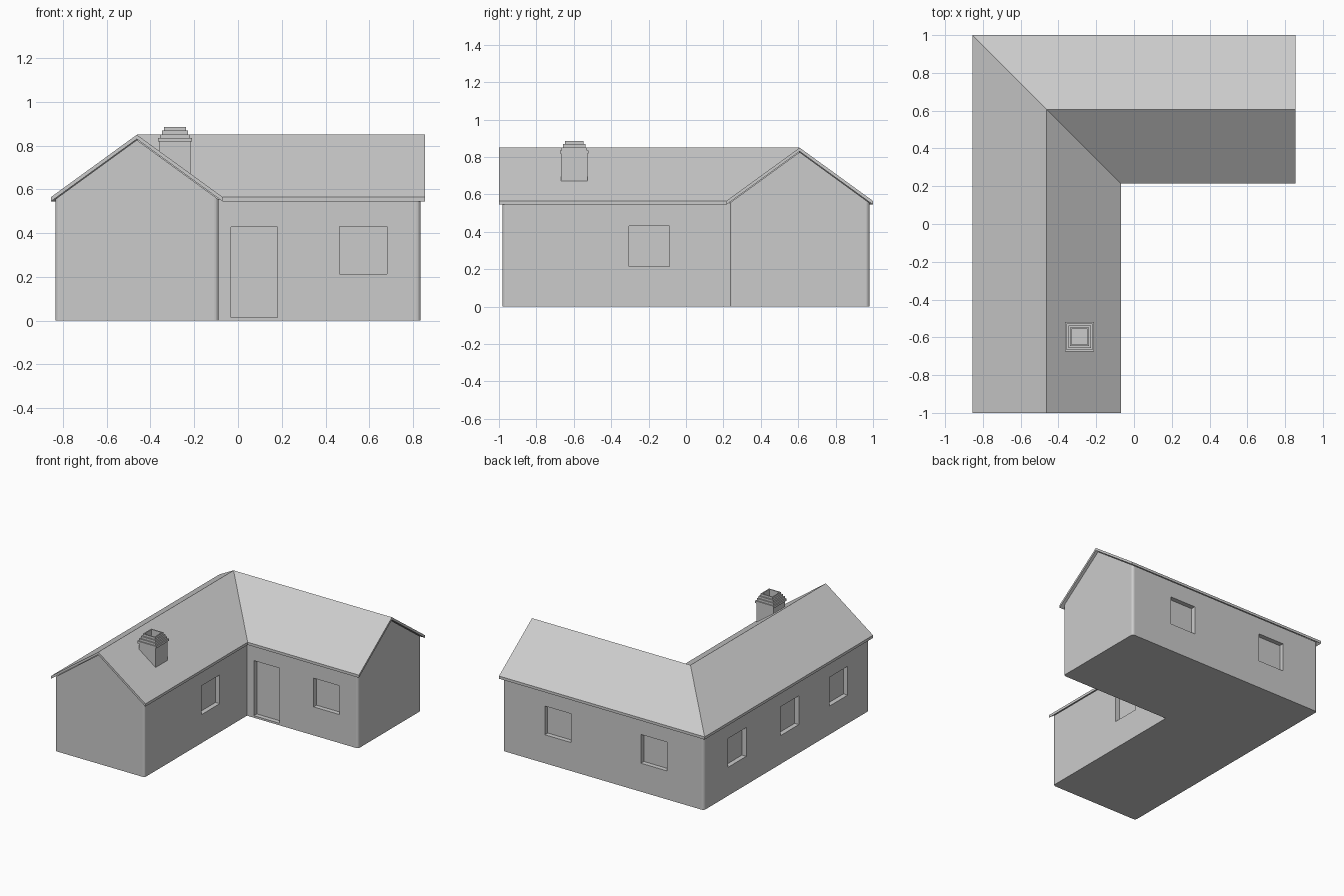
import bpy, bmesh
from mathutils import Vector

if "Cube" in bpy.data.objects:
    bpy.data.objects.remove(bpy.data.objects["Cube"])

RX, RY = -0.4625, 0.6075   # ridge lines of the left wing and back wing


def finish(bm, name):
    bmesh.ops.recalc_face_normals(bm, faces=bm.faces)
    me = bpy.data.meshes.new(name)
    bm.to_mesh(me)
    bm.free()
    ob = bpy.data.objects.new(name, me)
    bpy.context.collection.objects.link(ob)
    return ob


def loft(rings, cap_ends=True):
    bm = bmesh.new()
    vs = [[bm.verts.new(p) for p in r] for r in rings]
    n = len(rings[0])
    for a, b in zip(vs, vs[1:]):
        for i in range(n):
            j = (i + 1) % n
            bm.faces.new((a[i], a[j], b[j], b[i]))
    if cap_ends:
        bm.faces.new(vs[0])
        bm.faces.new(vs[-1])
    bmesh.ops.recalc_face_normals(bm, faces=bm.faces)
    return bm


def l_sweep(profile, y0, x1):
    # profile (distance outward from ridge, z), swept round the mitred L
    return loft([[(RX - d, y0, z) for d, z in profile],
                 [(RX - d, RY + d, z) for d, z in profile],
                 [(x1, RY + d, z) for d, z in profile]])


# Walls with gables and rounded outside corners
W = 0.3725
bm = l_sweep([(W, 0), (W, 0.555), (0, 0.826), (-W, 0.555), (-W, 0)], -0.98, 0.835)
corners = []
for e in bm.edges:
    a, b = (v.co for v in e.verts)
    inner = (a.xy - Vector((RX + W, RY - W))).length < 1e-4
    if (a.xy - b.xy).length < 1e-5 and not inner:
        corners.append(e)
bmesh.ops.bevel(bm, geom=corners, offset=0.018, segments=3, profile=0.5, affect='EDGES')
walls = finish(bm, "walls")

# Roof shell
E = 0.3925
finish(l_sweep([(E, 0.545), (E, 0.565), (0, 0.85), (-E, 0.565), (-E, 0.545), (0, 0.83)],
               -1.0, 0.855), "roof")

# Window and door recesses
HW, DEPTH = 0.108, 0.035
XL, XI, YB, YI = RX - W, RX + W, RY + W, RY - W
boxes = [((XL, y, 0.322), (DEPTH, HW, 0.108)) for y in (0.585, -0.04, -0.62)]
boxes += [((x, YB, 0.322), (HW, DEPTH, 0.108)) for x in (0.38, -0.42)]
boxes += [((XI, -0.197, 0.322), (DEPTH, HW, 0.108)),
          ((0.573, YI, 0.322), (HW, DEPTH, 0.108)),
          ((0.074, YI, 0.222), (0.106, DEPTH, 0.207))]
bm = bmesh.new()
for c, h in boxes:
    g = bmesh.ops.create_cube(bm, size=2)
    for v in g["verts"]:
        v.co = Vector([v.co[i] * h[i] + c[i] for i in range(3)])
cutter = finish(bm, "opening_cutter")
cutter.hide_render = True
mod = walls.modifiers.new("openings", 'BOOLEAN')
mod.operation, mod.object, mod.solver = 'DIFFERENCE', cutter, 'EXACT'
bpy.context.view_layer.objects.active = walls
bpy.ops.object.modifier_apply(modifier=mod.name)
bpy.data.objects.remove(cutter)

# Chimney: square rings (half width, z), stepped cap and open flue
steps = [(0.07, 0.60), (0.07, 0.818), (0.077, 0.818), (0.077, 0.835), (0.069, 0.835),
         (0.069, 0.852), (0.06, 0.852), (0.06, 0.869), (0.05, 0.869), (0.05, 0.886),
         (0.042, 0.886), (0.042, 0.835)]
square = [(-1, -1), (1, -1), (1, 1), (-1, 1)]
finish(loft([[(-0.288 + sx * h, -0.597 + sy * h, z) for sx, sy in square]
             for h, z in steps]), "chimney")
